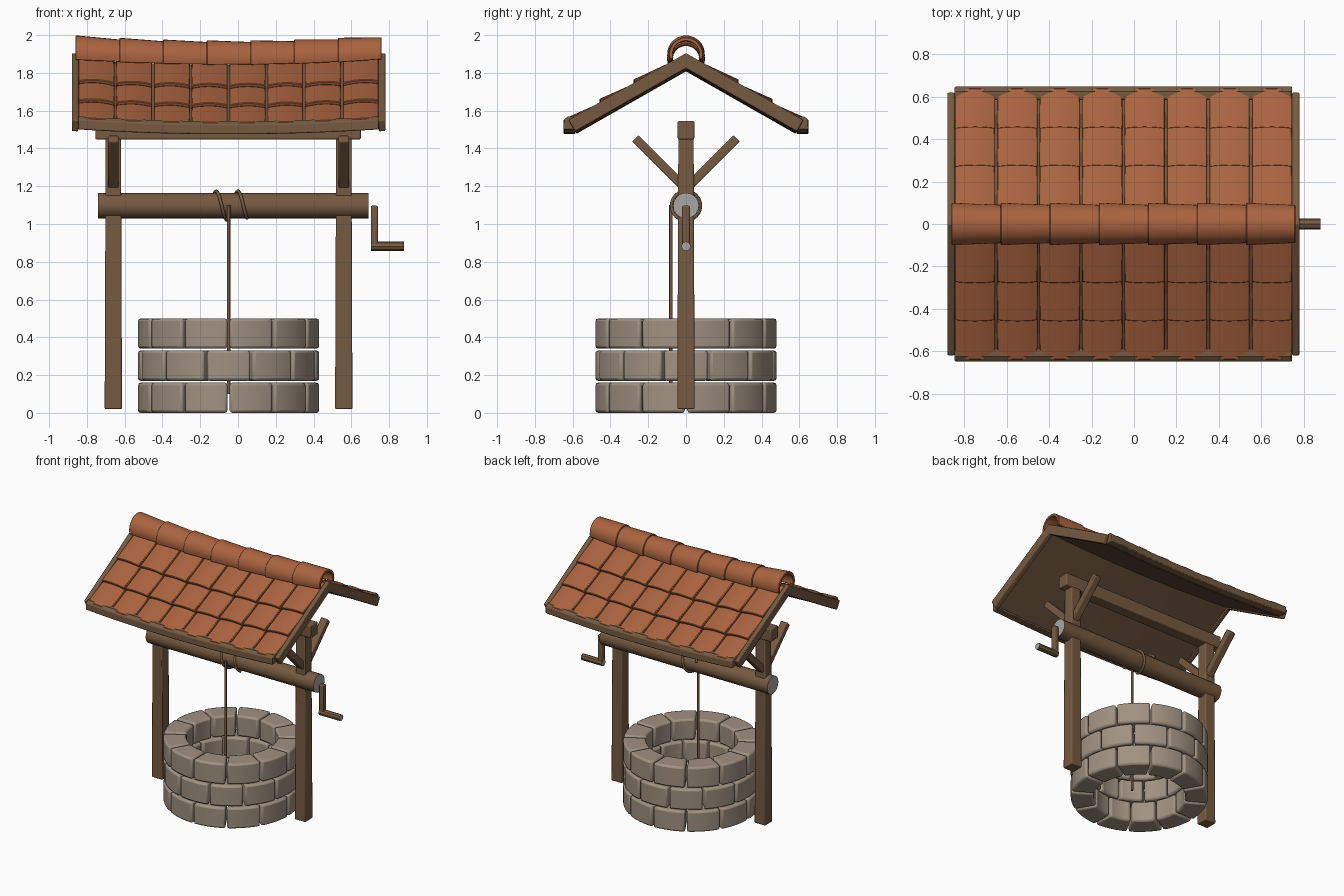
import bpy, bmesh, math
from mathutils import Vector, Matrix

if "Cube" in bpy.data.objects:
    bpy.data.objects.remove(bpy.data.objects["Cube"])

CX = -0.05                      # centre line of well and roof
PITCH = math.atan(0.57)         # roof slope
APEX = 1.905
CA, SA = math.cos(PITCH), math.sin(PITCH)


def material(name, rgb):
    m = bpy.data.materials.new(name)
    m.diffuse_color = (*rgb, 1)
    m.use_nodes = True
    m.node_tree.nodes["Principled BSDF"].inputs["Base Color"].default_value = m.diffuse_color
    return m


WOOD = material("brown wood", (0.18, 0.102, 0.052))
STONE = material("warm grey stone", (0.35, 0.285, 0.22))
TILE = material("terracotta", (0.40, 0.125, 0.05))
CUT = material("pale cut end", (0.40, 0.39, 0.37))


def finish(bm, name, mats, bevel=0, segments=2):
    bmesh.ops.recalc_face_normals(bm, faces=bm.faces[:])
    me = bpy.data.meshes.new(name)
    bm.to_mesh(me)
    bm.free()
    ob = bpy.data.objects.new(name, me)
    bpy.context.collection.objects.link(ob)
    for m in mats:
        me.materials.append(m)
    bpy.ops.object.select_all(action='DESELECT')
    ob.select_set(True)
    bpy.context.view_layer.objects.active = ob
    bpy.ops.object.shade_smooth_by_angle(angle=math.radians(35))
    if bevel:
        mod = ob.modifiers.new("soft edges", 'BEVEL')
        mod.width, mod.segments = bevel, segments
        mod.limit_method, mod.angle_limit = 'ANGLE', math.radians(40)
    return ob


def loft(bm, rings):
    """Skin closed rings of points and cap both ends."""
    vs = [[bm.verts.new(p) for p in r] for r in rings]
    n = len(vs[0])
    for a, b in zip(vs, vs[1:]):
        for i in range(n):
            bm.faces.new((a[i], a[(i + 1) % n], b[(i + 1) % n], b[i]))
    bm.faces.new(vs[0])
    bm.faces.new(vs[-1])


def box(name, lo, hi, taper=1.0, matrix=None):
    bm = bmesh.new()
    c = [(a + b) / 2 for a, b in zip(lo, hi)]
    h = [(b - a) / 2 for a, b in zip(lo, hi)]
    loft(bm, [[(c[0] + sx * h[0] * t, c[1] + sy * h[1] * t, z)
               for sx, sy in ((-1, -1), (1, -1), (1, 1), (-1, 1))]
              for z, t in ((lo[2], 1), (hi[2], taper))])
    if matrix:
        bm.transform(matrix)
    return finish(bm, name, [WOOD], 0.007)


def rod(name, x0, x1, z, r, sides):
    bm = bmesh.new()
    ang = [2 * math.pi * i / sides for i in range(sides)]
    loft(bm, [[(x, r * math.cos(a), z + r * math.sin(a)) for a in ang] for x in (x0, x1)])
    for f in bm.faces:
        f.material_index = int(len(f.verts) > 4)      # pale end grain
    return finish(bm, name, [WOOD, CUT])


def sag(x):
    return 0.028 * max(0, 1 - ((x - CX) / 0.83) ** 2)


def sweep(name, profile, x0, x1, bevel=0.006):
    """Roof timber: a y-z profile run along x, sagging in the middle."""
    bm = bmesh.new()
    n = max(1, round((x1 - x0) / 0.12))
    xs = [x0 + (x1 - x0) * i / n for i in range(n + 1)]
    loft(bm, [[(x, y, z - sag(x)) for y, z in profile] for x in xs])
    return finish(bm, name, [WOOD], bevel)


def slope(side, s, h):
    """Point s down the slope, h above it."""
    return side * (s * CA + h * SA), APEX - s * SA + h * CA


def chevron(top, bottom, end):
    return [(0, APEX + top / CA), slope(1, end, top), slope(1, end, bottom),
            (0, APEX + bottom / CA), slope(-1, end, bottom), slope(-1, end, top)]


# Stone wall: three courses of twelve blocks
for k, name in enumerate(("lower", "middle", "upper")):
    bm = bmesh.new()
    z0, z1 = 0.17 * k, 0.17 * k + 0.16
    for i in range(12):
        start = math.radians(30 * i + 15 * (k % 2))
        rings = []
        for j in range(7):
            a = start + math.radians(30) * j / 6
            ring = []
            for r, z in ((0.32, z0), (0.48, z0), (0.48, z1), (0.32, z1)):
                g = 0.006 / r * (1 - j / 3)           # constant width joint
                ring.append((CX + r * math.cos(a + g), r * math.sin(a + g), z))
            rings.append(ring)
        loft(bm, rings)
    finish(bm, name + "_stone_course", [STONE], 0.014, 2)

# Posts, with braces at front and back
for x, name in ((-0.66, "left"), (0.56, "right")):
    box(name + "_post", (x - 0.046, -0.046, 0.02), (x + 0.046, 0.046, 1.46), 0.88)
    for side, end in ((-1, "front"), (1, "back")):
        m = Matrix.Translation((x, 0, 1.185)) @ Matrix.Rotation(-side * math.radians(45), 4, 'X')
        box(f"{name}_{end}_brace", (-0.028, -0.024, 0), (0.028, 0.024, 0.38), 1, m)
box("top_beam", (-0.755, -0.044, 1.448), (0.65, 0.044, 1.545))

# Winding axle and crank
rod("axle", -0.74, 0.69, 1.097, 0.068, 20)
box("crank_arm", (0.703, -0.02, 0.88), (0.74, 0.02, 1.097))
rod("crank_handle", 0.703, 0.88, 0.882, 0.025, 8)

# Rope: coil on the axle and hanging length
coil = []
for d in range(-150, 421, 15):
    t = math.radians(d)
    coil.append((-0.115 + (d + 90) / 360 * 0.115, -0.077 * math.cos(t), 1.097 - 0.077 * math.sin(t)))
cu = bpy.data.curves.new("rope", 'CURVE')
cu.dimensions = '3D'
cu.bevel_depth, cu.bevel_resolution, cu.use_fill_caps = 0.009, 2, True
for pts in (coil, [(CX, -0.08, 1.1), (CX, -0.08, 0.1)]):
    sp = cu.splines.new('POLY')
    sp.points.add(len(pts) - 1)
    for p, q in zip(sp.points, pts):
        p.co = (*q, 1)
cu.materials.append(WOOD)
bpy.context.collection.objects.link(bpy.data.objects.new("rope", cu))

# Roof boards
sweep("roof_deck", chevron(-0.03, -0.06, 0.70), -0.85, 0.75, 0)
sweep("left_rake_board", chevron(0, -0.07, 0.715), -0.88, -0.845)
sweep("right_rake_board", chevron(0, -0.07, 0.715), 0.745, 0.78)
for side, name in ((-1, "front"), (1, "back")):
    sweep(name + "_eave_board", [(side * y, z) for y, z in
          ((0.585, 1.503), (0.648, 1.503), (0.648, 1.555), (0.625, 1.572), (0.585, 1.572))],
          -0.845, 0.745)

# Arched roof tiles: eight columns, three overlapping rows
for side, name in ((-1, "front"), (1, "back")):
    bm = bmesh.new()
    for row in range(3):
        s1 = 0.31 + 0.207 * row
        s0 = s1 - (0.25 if row else 0.30)
        for col in range(8):
            x0 = -0.85 + 0.2 * col
            rings = []
            for j in range(7):
                u = j / 6
                x = x0 + 0.005 + 0.19 * u
                arch = 0.013 * (1 - (2 * u - 1) ** 2)
                rings.append([(x, y, z - sag(x)) for y, z in
                              (slope(side, s, h + arch) for s, h in
                               ((s0, -0.015), (s1, 0.010), (s1, -0.012), (s0, -0.035)))])
            loft(bm, rings)
    finish(bm, name + "_roof_tiles", [TILE], 0.004, 1)

# Ridge caps: seven overlapping tapered half pipes
bm = bmesh.new()
step = 1.62 / 7
arc = [math.radians(-18 + 216 * i / 16) for i in range(17)]
for i in range(7):
    x0 = -0.86 + step * i
    x1 = min(x0 + step + 0.02, 0.76)
    rings = []
    for x, r in ((x0, 0.1), (x1, 0.09)):
        path = [(r, a) for a in arc] + [(r - 0.02, a) for a in reversed(arc)]
        rings.append([(x, q * math.cos(a), 1.9 + q * math.sin(a) - sag(x)) for q, a in path])
    loft(bm, rings)
finish(bm, "ridge_caps", [TILE], 0.003, 1)
